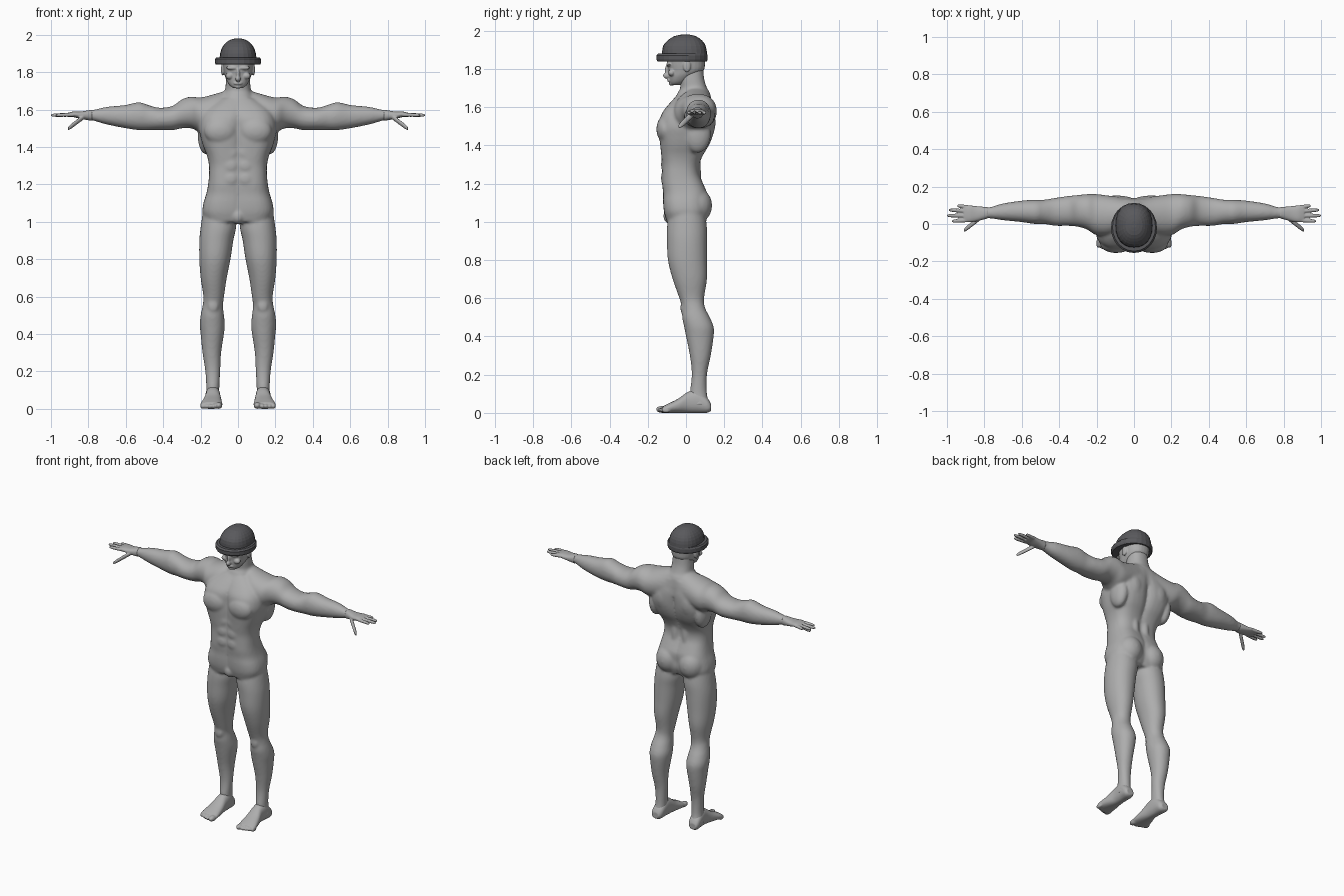
import bpy
import bmesh
import math
from mathutils import Matrix, Vector

UNIT = 0.01  # part sizes below are given in hundredths

default_cube = bpy.data.objects.get("Cube")
if default_cube:
    bpy.data.objects.remove(default_cube)


def make_material(name, color):
    material = bpy.data.materials.new(name)
    material.use_nodes = True
    material.diffuse_color = color
    shader = material.node_tree.nodes["Principled BSDF"]
    shader.inputs["Base Color"].default_value = color
    shader.inputs["Roughness"].default_value = 0.7
    return material


def spline(rings, steps):
    """Smoothly interpolate a list of number tuples."""
    result = []
    last = len(rings) - 1
    for i in range(last):
        before, start = rings[max(i - 1, 0)], rings[i]
        end, after = rings[i + 1], rings[min(i + 2, last)]
        for step in range(steps):
            t = step / steps
            result.append([
                b + t * ((c - a) / 2 + t * (a - 2.5 * b + 2 * c - d / 2
                                            + t * (1.5 * (b - c) + (d - a) / 2)))
                for a, b, c, d in zip(before, start, end, after)])
    result.append(list(rings[last]))
    return result


def loft(bm, axis, rings, power=2.3, sides=28, steps=4):
    """Skin rounded sections; each ring is (position, low, high, low, high)."""
    loops = []
    for pos, a_low, a_high, b_low, b_high in spline(rings, steps):
        loop = []
        for k in range(sides):
            angle = math.tau * k / sides
            c, s = math.cos(angle), math.sin(angle)
            a = (a_low + a_high) / 2 + (a_high - a_low) / 2 * math.copysign(abs(c) ** (2 / power), c)
            b = (b_low + b_high) / 2 + (b_high - b_low) / 2 * math.copysign(abs(s) ** (2 / power), s)
            point = {"x": (pos, a, b), "y": (a, pos, b), "z": (a, b, pos)}[axis]
            loop.append(bm.verts.new(Vector(point) * UNIT))
        loops.append(loop)
    for lower, upper in zip(loops, loops[1:]):
        for k in range(sides):
            n = (k + 1) % sides
            bm.faces.new((lower[k], lower[n], upper[n], upper[k]))
    bm.faces.new(loops[0])
    bm.faces.new(loops[-1])


def bulge(bm, center, radii):
    """Add an ellipsoid, used for muscles and small features."""
    matrix = Matrix.Translation(Vector(center) * UNIT) @ Matrix.Diagonal((*(Vector(radii) * UNIT), 1))
    bmesh.ops.create_uvsphere(bm, u_segments=24, v_segments=16, radius=1, matrix=matrix)


def digit(bm, start, end, radius):
    """Add a finger running outwards between two points."""
    start, end = Vector(start), Vector(end)
    rings = []
    for t, size in ((0, 1), (0.5, 1), (0.85, 0.9), (1, 0.5)):
        x, y, z = start.lerp(end, t)
        r = radius * size
        rings.append((x, y - r, y + r, z - r, z + r))
    loft(bm, "x", rings, power=2, sides=16)


def finish(bm, name, material):
    bmesh.ops.recalc_face_normals(bm, faces=bm.faces)
    mesh = bpy.data.meshes.new(name)
    bm.to_mesh(mesh)
    bm.free()
    mesh.materials.append(material)
    obj = bpy.data.objects.new(name, mesh)
    bpy.context.collection.objects.link(obj)
    return obj


def blend(obj, voxel, iterations):
    """Mirror the half, fuse its volumes and soften the joins."""
    mirror = obj.modifiers.new("Mirror", "MIRROR")
    mirror.use_mirror_merge = False
    remesh = obj.modifiers.new("Fuse", "REMESH")
    remesh.mode = "VOXEL"
    remesh.voxel_size = voxel
    remesh.use_smooth_shade = True
    smooth = obj.modifiers.new("Soften", "SMOOTH")
    smooth.factor = 0.5
    smooth.iterations = iterations


skin = make_material("body grey", (0.42, 0.42, 0.42, 1))
dark = make_material("hat dark grey", (0.1, 0.1, 0.108, 1))

# Body: half torso, whose overlap at the middle leaves the spine groove
body = bmesh.new()
loft(body, "z", [
    (100, -4, 17, -10, 9), (105, -6, 19, -11.5, 11), (110, -6, 18.5, -12, 11),
    (115, -6, 17, -12, 11), (120, -5, 16, -12.5, 9), (125, -5, 15.5, -12.5, 7),
    (130, -5, 15.5, -12.5, 7), (135, -4, 16.5, -13, 9), (140, -4, 18.5, -13.5, 12),
    (145, -4, 20, -14, 14), (150, -4, 21, -14, 15), (156, -5, 20, -13, 15),
    (161, -6, 17, -9.5, 14), (166, -6, 10, -5, 13)], power=2.5)
# Neck
loft(body, "z", [(155, -9, 9, -7, 14), (166, -8.5, 8.5, -5, 13), (170, -7, 7, -3, 11),
                 (175, -6.5, 6.5, -3.5, 9.5), (181, -6, 6, -3, 9)])
# Shoulder and arm
loft(body, "x", [
    (4, -2, 14, 145, 171), (12, -6, 15, 148, 168.5), (20, -6, 16, 148, 166.5),
    (25, -3, 16, 150, 167), (30, -1.5, 15.5, 150, 165.5), (35, -1, 15, 149, 162),
    (42, -1, 14, 149, 161), (48, 0, 13, 149, 162.5), (53, 0, 13, 149, 164),
    (60, 1, 12.5, 150, 162.5), (70, 2, 11, 152, 161.5), (77, 3, 9, 154, 160),
    (82, 3, 9, 155, 159.5)], power=2.1)
# Leg
loft(body, "z", [
    (4, 10, 18, 3, 12.5), (10, 10, 17, 2, 11), (20, 9.5, 17.5, 3, 11),
    (30, 9, 19, 2, 13), (40, 7.5, 20, 0, 14.5), (45, 7, 20.5, -1, 14.5),
    (50, 7.5, 20, -2, 12.5), (55, 8, 19, -2, 10), (60, 7.5, 18.5, -3.5, 9.5),
    (70, 6, 20, -7, 11), (80, 4, 20.7, -9.5, 11), (90, 2.5, 20.7, -10, 11),
    (97, 1, 20, -10, 11), (104, 1, 19, -9, 10)], power=2.1)
# Muscles of the chest, back, hips and knee
bulge(body, (9.5, -11, 148.5), (8.5, 4.5, 7))
bulge(body, (17, 6, 146), (4.5, 7, 10))
bulge(body, (9.5, 9.5, 152), (7, 6, 10))
bulge(body, (4, 4, 125), (3, 4, 14))
bulge(body, (8.5, 5, 108.5), (8.5, 8.7, 9.5))
bulge(body, (0, -7.5, 103), (3.5, 4.5, 4.5))
bulge(body, (13.3, -1, 55), (3, 2, 4))
for height in (137, 130, 123):
    bulge(body, (4, -11.5, height), (4, 1.6, 3.8))
blend(finish(body, "body", skin), 0.008, 8)

# Feet with toes
foot = bmesh.new()
loft(foot, "y", [
    (-12, 8.5, 20, 0, 3.5), (-9, 8.3, 20, 0, 5), (-4, 8.7, 18.8, 0, 7.5),
    (1, 9.3, 17.5, 0, 11), (6, 9.5, 17.5, 0, 12), (11, 10, 17.5, 0, 8),
    (13, 11.5, 16.5, 1, 5)])
bulge(foot, (10.3, -12.5, 1.8), (1.9, 3.2, 1.8))
for i in range(4):
    bulge(foot, (13 + 2 * i, -12.5 + 0.7 * i, 1.4), (1.2, 2.4, 1.4))
blend(finish(foot, "feet", skin), 0.005, 3)

# Hands with fingers and thumb
hand = bmesh.new()
loft(hand, "x", [(78, 3, 9, 154, 160), (84, 1.5, 9.5, 155, 159),
                 (88, 1, 10, 156, 159), (91, 1.2, 10, 156, 158.3)])
for knuckle, tip_x, tip_y in ((2, 97.3, 1.5), (4.4, 100, 4.5), (6.8, 99, 7.5), (9, 94.5, 9.8)):
    digit(hand, (88, knuckle, 157.3), (tip_x, tip_y, 157), 1)
digit(hand, (82, 3.5, 156.5), (91, -3.5, 149.7), 1.4)
blend(finish(hand, "hands", skin), 0.004, 2)

# Head
head = bmesh.new()
loft(head, "z", [
    (171.5, -2.5, 2.5, -7.8, -3), (173, -4.5, 4.5, -8.5, 0), (176, -6.3, 6.3, -9, 4),
    (179, -7.3, 7.3, -9.3, 9), (183, -8, 8, -10, 10), (188, -8.3, 8.3, -10, 10),
    (193, -6, 6, -7, 7)])
# Nose tip, nose bridge, brow, cheek, lips, chin and ear
bulge(head, (0, -10, 176.5), (1.4, 2.1, 1.6))
bulge(head, (0, -9.6, 179), (1, 1.5, 3.5))
bulge(head, (3, -9, 182.3), (3.5, 1.4, 1))
bulge(head, (4.5, -7.5, 178), (2.2, 1.8, 1.8))
bulge(head, (0, -8.8, 174), (2.3, 1, 0.8))
bulge(head, (0, -7.6, 172.4), (2, 1.3, 1.2))
bulge(head, (8.2, 0.5, 181.5), (0.9, 2, 3.3))
blend(finish(head, "head", skin), 0.004, 4)

# Hat: faceted dome and thick brim
dome = bmesh.new()
loft(dome, "z", [
    (184, -9.7, 9.7, -12.5, 10.8), (188, -9.8, 9.8, -12.5, 11), (192, -9, 9, -12, 10.3),
    (195, -7.2, 7.2, -9.5, 8.3), (197.2, -4.5, 4.5, -6, 5), (198, -1.5, 1.5, -2, 1.5)],
    sides=24, steps=2)
finish(dome, "hat_dome", dark)

brim = bmesh.new()
loft(brim, "z", [(184, -11.8, 11.8, -15, 11), (185, -12.3, 12.3, -15.5, 11.3),
                 (187, -12.3, 12.3, -15.5, 11.3), (188, -11.5, 11.5, -14.5, 11)],
     power=2, sides=24, steps=1)
finish(brim, "hat_brim", dark)
